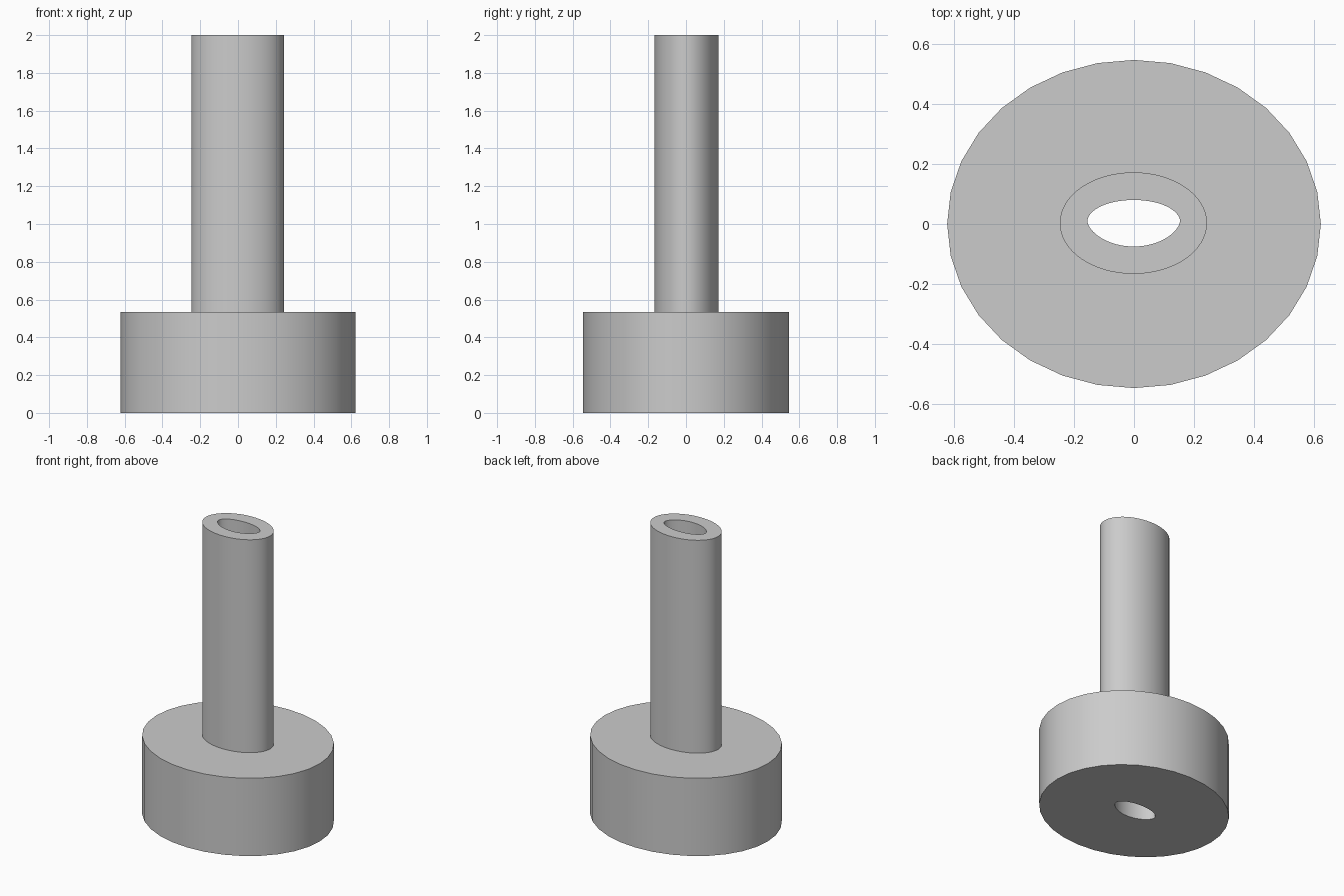
import bpy
import bmesh
from math import sin, cos, tau, radians

if "Cube" in bpy.data.objects:
    bpy.data.objects.remove(bpy.data.objects["Cube"], do_unlink=True)

BASE_TOP, TUBE_TOP = 0.535, 2.0

grey = bpy.data.materials.new("plain grey")
grey.use_nodes = True
colour = (0.6, 0.6, 0.6, 1)
grey.diffuse_color = colour
grey.node_tree.nodes["Principled BSDF"].inputs["Base Color"].default_value = colour


def oval(count, rx, ry, cx=0.0, cy=0.0, power=1.0, lift=0.0):
    """Closed outline; power above 1 pinches the ends, lift raises them."""
    points = []
    for i in range(count):
        c, s = cos(tau * i / count), sin(tau * i / count)
        y = ry * abs(s) ** power * (1 if s >= 0 else -1)
        points.append((cx + rx * c, cy + y + lift * c * c))
    return points


def ring(bm, outline, z):
    verts = [bm.verts.new((x, y, z)) for x, y in outline]
    edges = [bm.edges.new((v, verts[i - 1])) for i, v in enumerate(verts)]
    return verts, edges


def wall(bm, low, high):
    a, b = low[0], high[0]
    for i in range(len(a)):
        bm.faces.new((a[i - 1], a[i], b[i], b[i - 1]))


def cap(bm, outer, inner):
    bmesh.ops.triangle_fill(bm, use_beauty=True, edges=outer[1] + inner[1])


base_outline = oval(32, 0.622, 0.546)
tube_outline = oval(64, 0.245, 0.169, -0.002, 0.003)
bore_outline = oval(64, 0.154, 0.0775, -0.001, 0.0025, 1.12, 0.008)

# Wide base, upright tube and the bore through both, as one closed solid
bm = bmesh.new()
base_low = ring(bm, base_outline, 0)
base_high = ring(bm, base_outline, BASE_TOP)
tube_low = ring(bm, tube_outline, BASE_TOP)
tube_high = ring(bm, tube_outline, TUBE_TOP)
bore_high = ring(bm, bore_outline, TUBE_TOP)
bore_low = ring(bm, bore_outline, 0)

wall(bm, base_low, base_high)
wall(bm, tube_low, tube_high)
wall(bm, bore_low, bore_high)
cap(bm, base_high, tube_low)
cap(bm, tube_high, bore_high)
cap(bm, base_low, bore_low)
bmesh.ops.recalc_face_normals(bm, faces=bm.faces)

mesh = bpy.data.meshes.new("flanged_tube")
bm.to_mesh(mesh)
bm.free()
mesh.materials.append(grey)
body = bpy.data.objects.new("flanged_tube", mesh)
bpy.context.collection.objects.link(body)

# Smooth walls with crisp rims
bpy.ops.object.select_all(action="DESELECT")
body.select_set(True)
bpy.context.view_layer.objects.active = body
bpy.ops.object.shade_smooth_by_angle(angle=radians(30))
